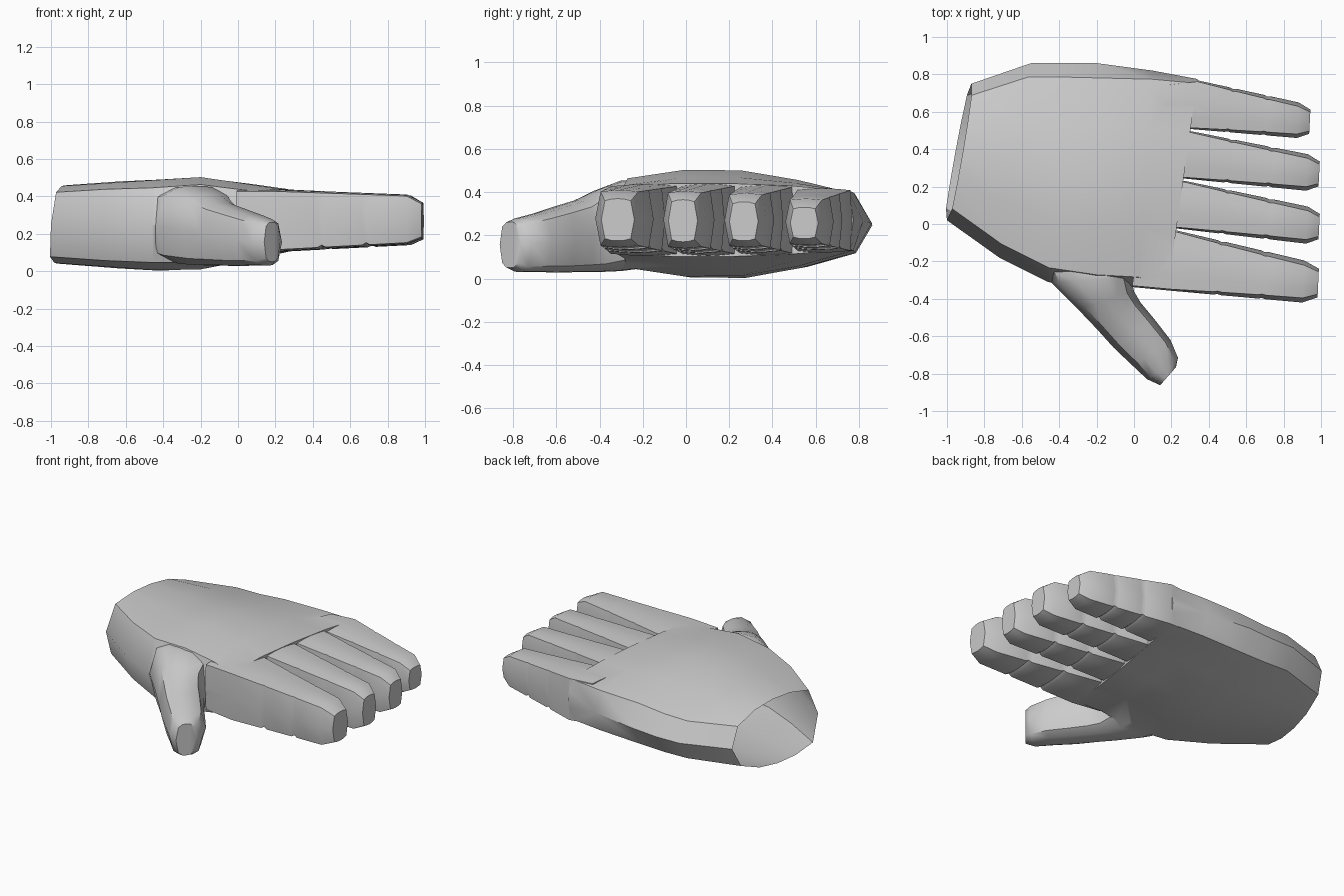
import bpy, bmesh
from math import radians
from mathutils import Vector

if "Cube" in bpy.data.objects:
    bpy.data.objects.remove(bpy.data.objects["Cube"])


def loft(name, sections):
    """Skin twelve-sided rings; each: left xy, right xy, z range,
    corner (u, left v, right v), crown heights (left, middle, right), lean."""
    bm = bmesh.new()
    rings = []
    for left, right, (z0, z1), (cu, lv, rv), (a, b, c), lean in sections:
        l, r = Vector(left), Vector(right)
        mid, half = (l + r) / 2, (r - l) / 2
        top = [(1, 0), (cu, rv), (cu * 0.5, c), (0, b), (-cu * 0.5, a), (-cu, lv), (-1, 0)]
        ring = []
        for u, v in top + [(u, -v) for u, v in top[-2:0:-1]]:
            p = mid + half * u
            z = (z0 + z1) / 2 + (z1 - z0) / 2 * v
            ring.append(bm.verts.new((p.x + lean * v, p.y, z)))
        rings.append(ring)
    n = len(rings[0])
    for p, q in zip(rings, rings[1:]):
        for i in range(n):
            j = (i + 1) % n
            bm.faces.new((p[i], p[j], q[j], q[i]))
    bm.faces.new(rings[0])
    bm.faces.new(rings[-1])
    bmesh.ops.recalc_face_normals(bm, faces=bm.faces)
    mesh = bpy.data.meshes.new(name)
    bm.to_mesh(mesh)
    bm.free()
    ob = bpy.data.objects.new(name, mesh)
    bpy.context.collection.objects.link(ob)
    return ob


# Palm, from the slanted wrist to the finger roots
hand = loft("hand", [
    ((-1.00, 0.02), (-0.87, 0.75), (0.04, 0.46), (0.83, 0.82, 0.62), (0.98, 1, 0.90), 0.02),
    ((-0.72, -0.18), (-0.55, 0.86), (0.015, 0.48), (0.86, 0.82, 0.54), (0.97, 1, 0.83), 0),
    ((-0.46, -0.31), (-0.38, 0.862), (0.003, 0.49), (0.87, 0.82, 0.53), (0.99, 1, 0.81), 0),
    ((-0.20, -0.35), (-0.20, 0.86), (0.01, 0.503), (0.87, 0.84, 0.55), (1, 0.99, 0.81), 0),
    ((0.02, -0.33), (0.10, 0.82), (0.06, 0.468), (0.92, 0.84, 0.66), (1, 1, 0.87), 0),
    ((0.18, -0.355), (0.34, 0.775), (0.102, 0.44), (0.96, 0.88, 0.80), (1, 1, 0.94), 0),
])

# Thumb, splayed out from the wide base
C, F = (0.76, 0.80, 0.80), (0.98, 1, 0.98)
thumb = loft("thumb", [
    ((-0.56, -0.14), (-0.05, -0.08), (0.06, 0.44), (0.76, 0.7, 0.7), F, 0),
    ((-0.44, -0.315), (-0.015, -0.28), (0.035, 0.455), (0.80, 0.76, 0.76), F, 0),
    ((-0.30, -0.455), (0.0, -0.36), (0.03, 0.41), C, F, 0),
    ((-0.20, -0.56), (0.035, -0.42), (0.03, 0.365), C, F, 0),
    ((-0.11, -0.66), (0.11, -0.51), (0.028, 0.335), C, F, 0),
    ((-0.01, -0.755), (0.195, -0.62), (0.03, 0.302), C, F, 0),
    ((0.07, -0.83), (0.235, -0.715), (0.03, 0.28), C, F, 0),
    ((0.14, -0.862), (0.225, -0.765), (0.05, 0.262), C, F, 0),
])


def finger(name, base_l, base_r, end_l, end_r, tip_x, base_z, tip_z):
    """Tapered finger with two shallow creases and a blunt tip."""
    bl, br, el, er = map(Vector, (base_l, base_r, end_l, end_r))
    secs = []
    for t, dent in ((-0.3, 0), (0, 0), (0.32, 0), (0.35, 1), (0.38, 0),
                    (0.66, 0), (0.69, 1), (0.72, 0), (1, 0)):
        l, r = bl.lerp(el, t), br.lerp(er, t)
        s = max(t, 0)
        z0 = base_z[0] + (tip_z[0] - base_z[0]) * s + 0.012 * dent
        z1 = base_z[1] + (tip_z[1] - base_z[1]) * s
        if t < 0:
            l.y, r.y, z0 = bl.y + 0.02, br.y - 0.02, z0 + 0.01
        inward = (r - l).normalized() * 0.005 * dent
        v = 0.94
        secs.append((l + inward, r - inward, (z0, z1), (0.95 - 0.17 * s, v, v), F, 0))
    m, h = (el + er) / 2, (er - el) / 2
    m.x, m.y = tip_x, m.y - 0.008
    secs.append((m - h * 0.68, m + h * 0.68, (tip_z[0] + 0.03, tip_z[1] - 0.04), (0.78, 0.9, 0.9), F, 0))
    return loft(name, secs)


fingers = [
    finger("index_finger", (0.20, -0.357), (0.23, -0.035), (0.90, -0.42), (0.91, -0.195), 0.985, (0.105, 0.437), (0.145, 0.41)),
    finger("middle_finger", (0.23, -0.024), (0.27, 0.231), (0.92, -0.105), (0.93, 0.093), 0.99, (0.105, 0.438), (0.14, 0.405)),
    finger("ring_finger", (0.27, 0.243), (0.30, 0.497), (0.92, 0.178), (0.93, 0.373), 0.99, (0.108, 0.432), (0.145, 0.395)),
    finger("little_finger", (0.30, 0.508), (0.34, 0.768), (0.87, 0.46), (0.88, 0.65), 0.94, (0.12, 0.418), (0.155, 0.37)),
]

# Fuse all parts into one skin
for part in [thumb] + fingers:
    mod = hand.modifiers.new(part.name, "BOOLEAN")
    mod.operation = "UNION"
    mod.solver = "EXACT"
    mod.object = part
deps = bpy.context.evaluated_depsgraph_get()
hand.data = bpy.data.meshes.new_from_object(hand.evaluated_get(deps))
hand.modifiers.clear()
for part in [thumb] + fingers:
    bpy.data.objects.remove(part)

# Open the wrist
bm = bmesh.new()
bm.from_mesh(hand.data)
cap = [f for f in bm.faces if all(v.co.x < -0.8 for v in f.verts)]
bmesh.ops.delete(bm, geom=cap, context="FACES")
bm.to_mesh(hand.data)
bm.free()

bpy.context.view_layer.objects.active = hand
hand.select_set(True)
bpy.ops.object.shade_smooth_by_angle(angle=radians(42))
